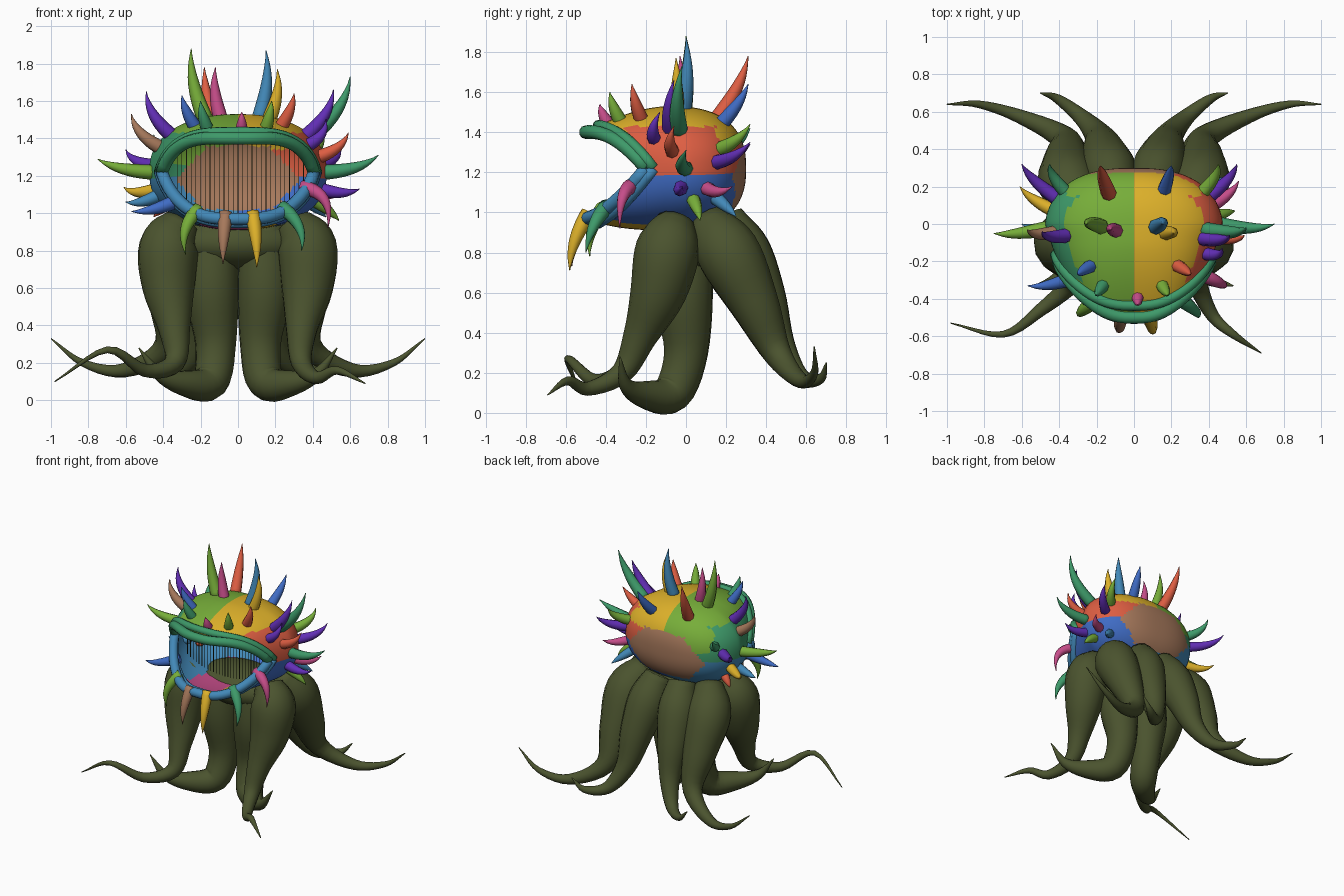
import bpy, bmesh
from math import sin, cos, pi, sqrt
from mathutils import Vector
from mathutils.bvhtree import BVHTree

cube = bpy.data.objects.get("Cube")
if cube:
    bpy.data.objects.remove(cube, do_unlink=True)

# Colours, given as display values and turned linear
PALETTE = {
    "green": (118, 172, 60), "yellow": (220, 175, 46), "red": (220, 94, 68),
    "teal": (64, 152, 105), "blue": (66, 108, 196), "steel_blue": (68, 135, 182),
    "brown": (165, 120, 92), "pink": (196, 78, 136), "purple": (98, 50, 180),
    "olive": (76, 84, 50),
}
materials = {}
for name, rgb in PALETTE.items():
    colour = tuple((c / 255) ** 2.2 for c in rgb) + (1,)
    mat = bpy.data.materials.new(name)
    mat.use_nodes = True
    mat.diffuse_color = colour
    bsdf = mat.node_tree.nodes["Principled BSDF"]
    bsdf.inputs["Base Color"].default_value = colour
    bsdf.inputs["Roughness"].default_value = 0.8
    materials[name] = mat


def finish(name, bm, colours):
    """Turn a bmesh into a smooth shaded object."""
    for face in bm.faces:
        face.smooth = True
    mesh = bpy.data.meshes.new(name)
    bm.to_mesh(mesh)
    bm.free()
    obj = bpy.data.objects.new(name, mesh)
    bpy.context.collection.objects.link(obj)
    for colour in colours:
        mesh.materials.append(materials[colour])
    return obj


def smooth_path(points, steps):
    """Catmull-Rom curve through points of (x, y, z, radius)."""
    pts = [Vector(p) for p in points]
    pts = [2 * pts[0] - pts[1]] + pts + [2 * pts[-1] - pts[-2]]
    path = []
    for a, b, c, d in zip(pts, pts[1:], pts[2:], pts[3:]):
        for i in range(steps):
            t = i / steps
            path.append(0.5 * (2 * b + (c - a) * t + (2 * a - 5 * b + 4 * c - d) * t ** 2
                               + (3 * b - a - 3 * c + d) * t ** 3))
    return path + [pts[-2]]


def add_tube(bm, path, sides):
    """Sweep a round section along points of (x, y, z, radius)."""
    rings, normal = [], None
    for i, p in enumerate(path):
        ahead = path[min(i + 1, len(path) - 1)].to_3d()
        tangent = (ahead - path[max(i - 1, 0)].to_3d()).normalized()
        if normal is None:
            normal = tangent.orthogonal()
        normal = (normal - tangent * normal.dot(tangent)).normalized()
        side = tangent.cross(normal)
        radius = max(p.w, 0.002)
        rings.append([bm.verts.new(p.to_3d() + radius * (normal * cos(2 * pi * k / sides)
                                                         + side * sin(2 * pi * k / sides)))
                      for k in range(sides)])
    for a, b in zip(rings, rings[1:]):
        for k in range(sides):
            n = (k + 1) % sides
            bm.faces.new((a[k], a[n], b[n], b[k]))
    bm.faces.new(rings[0][::-1])
    bm.faces.new(rings[-1])


def tube(name, path, sides, colour):
    bm = bmesh.new()
    add_tube(bm, path, sides)
    return finish(name, bm, [colour])


# Head: a rounded shell, open at the front in a wide gape
def signed_power(v, e):
    return abs(v) ** e * (1 if v >= 0 else -1)


def head_point(phi, s):
    back, middle = 0.3, -0.08
    rim = -0.2 - 0.3 * abs(sin(phi)) ** 0.9
    y = back + (rim - back) * (1 - cos(s * pi / 2))
    k = abs(y - middle) / (back - middle if y > middle else 0.6)
    f = max(0, 1 - k ** 2.5) ** 0.4
    forward = max(0, (-y - 0.1) / 0.4)
    square = 0.87 - 0.17 * forward
    width = 0.48 - 0.35 * max(0, -y)
    height = 0.31 * (1 - 0.28 * forward ** 1.5) if sin(phi) > 0 else 0.31
    return Vector((width * f * signed_power(cos(phi), square), y,
                   1.22 + height * f * signed_power(sin(phi), square)))


HEAD = ["green", "yellow", "red", "teal", "blue", "steel_blue", "brown", "pink"]


def head_colour(c):
    right = c.x > 0
    if c.y > 0.15 and 1.02 < c.z < 1.36 and abs(c.x) < 0.33 - 0.9 * abs(c.z - 1.18):
        return "brown"
    top = c.z > 1.43 or (c.y < -0.3 and c.z > 1.2)
    nape = c.y > 0.15 and abs(c.x) < 0.36 and c.z > (1.34 if right else 1.26)
    if top or nape:
        return "yellow" if right else "green"
    if c.z < 0.96 and abs(c.x) < 0.2:
        return "yellow" if c.x > 0.05 else "pink"
    if c.z > 1.2:
        return "red" if right else "teal"
    return "blue" if right else "steel_blue"


AROUND, RINGS = 80, 44
bm = bmesh.new()
pole = bm.verts.new(head_point(0, 0))
rings = [[bm.verts.new(head_point(2 * pi * k / AROUND, j / RINGS)) for k in range(AROUND)]
         for j in range(1, RINGS + 1)]
for k in range(AROUND):
    n = (k + 1) % AROUND
    bm.faces.new((pole, rings[0][n], rings[0][k]))
    for a, b in zip(rings, rings[1:]):
        bm.faces.new((a[k], a[n], b[n], b[k]))
bmesh.ops.recalc_face_normals(bm, faces=bm.faces)
for face in bm.faces:
    face.material_index = HEAD.index(head_colour(face.calc_center_median()))
bm.normal_update()
head_surface = BVHTree.FromBMesh(bm)
finish("head", bm, HEAD)

# Lips: two parallel rolls along each half of the rim
for name, start, colour in (("upper_lip", 0, "teal"), ("lower_lip", pi, "steel_blue")):
    for part, s, radius in (("inner", 1, 0.034), ("outer", 0.95, 0.028)):
        path = [head_point(start + pi * i / 32, s).to_4d() for i in range(33)]
        for p in path:
            p.w = radius
        tube(f"{name}_{part}", path, 10, colour)

# Spikes: tips by colour; each is rooted in the head and bends outward
SPIKES = {
    "green": [(-.25, 0, 1.88), (.18, -.38, 1.6), (.45, .32, 1.44), (.54, .07, .96),
              (-.28, -.48, .78), (-.75, -.05, 1.29)],
    "pink": [(-.12, -.03, 1.78), (.02, -.43, 1.54), (.56, .23, 1.13), (.48, -.33, .92)],
    "steel_blue": [(.15, 0, 1.87), (.47, .25, .98), (-.6, 0, 1.06)],
    "yellow": [(.21, -.05, 1.77), (.1, -.58, .71), (-.61, .2, 1.14)],
    "red": [(-.18, .31, 1.78), (.3, -.27, 1.64), (.59, -.06, 1.43), (-.45, .1, .98)],
    "blue": [(.2, .31, 1.64), (-.3, -.27, 1.63), (-.57, -.33, 1.01)],
    "teal": [(-.2, -.38, 1.6), (.6, -.02, 1.73), (.75, 0, 1.31), (.34, -.5, .8),
             (-.45, .32, 1.42)],
    "purple": [(.51, -.06, 1.66), (.47, -.13, 1.5), (.55, .32, 1.35), (.65, -.02, 1.13),
               (-.49, -.04, 1.65), (-.6, .32, 1.34)],
    "brown": [(-.57, -.03, 1.53), (-.08, -.57, .73)],
}
for colour, tips in SPIKES.items():
    bm = bmesh.new()
    for tip in map(Vector, tips):
        aim = tip.copy()
        if tip.z < 1 and tip.y < -0.25:
            aim.z += 0.2
        elif tip.z > 1 and abs(tip.x) > 0.4:
            aim -= Vector((0, 0.06, 0.08))
        root, normal, _, _ = head_surface.find_nearest(aim)
        if normal.dot(aim - root) < 0:
            normal = -normal
        length = (tip - root).length
        outward = Vector((tip.x, tip.y + 0.1, 0)).normalized()
        bend = root + (normal * 0.5 + outward * 0.15) * length
        root = root - normal * 0.03
        width = 0.03 + 0.035 * min(length, 0.4)
        path = []
        for i in range(11):
            t = i / 10
            p = (root * (1 - t) ** 2 + bend * 2 * t * (1 - t) + tip * t * t).to_4d()
            p.w = width * (1 - t ** 1.8)
            path.append(p)
        add_tube(bm, path, 8)
    finish(f"{colour}_spikes", bm, [colour])

# Mantle: joins the limbs and rises through the throat floor
bm = bmesh.new()
bmesh.ops.create_uvsphere(bm, u_segments=32, v_segments=16, radius=1)
bmesh.ops.scale(bm, vec=(0.36, 0.23, 0.15), verts=bm.verts)
bmesh.ops.translate(bm, vec=(0, 0.05, 0.84), verts=bm.verts)
finish("mantle", bm, ["olive"])

# Tentacles: left side paths of (x, y, z, radius), mirrored to the right
TENTACLES = {
    "middle": [(.13, -.01, .93, .12), (.14, -.01, .6, .145), (.12, .0, .3, .11),
               (.15, -.07, .1, .098), (.28, -.2, .09, .07), (.42, -.3, .14, .035),
               (.53, -.33, .28, .003)],
    "front": [(.3, -.05, .95, .1), (.37, -.09, .82, .16), (.37, -.14, .6, .14),
              (.34, -.23, .38, .085), (.34, -.32, .2, .055)],
    "back_outer": [(.27, .1, .96, .1), (.35, .21, .8, .16), (.36, .34, .55, .125),
                   (.38, .46, .29, .07), (.61, .575, .16, .038), (.83, .64, .2, .02),
                   (1, .64, .33, .003)],
    "back_inner": [(.1, .19, .97, .1), (.13, .28, .8, .145), (.16, .38, .58, .12),
                   (.19, .47, .34, .075), (.28, .57, .18, .045), (.41, .67, .17, .025),
                   (.5, .7, .25, .003)],
}
FRONT_ENDS = {
    "left": [(.42, -.49, .12, .035), (.53, -.59, .16, .022), (.68, -.69, .09, .003)],
    "right": [(.5, -.46, .16, .035), (.7, -.59, .27, .018), (.98, -.53, .1, .003)],
}
for name, points in TENTACLES.items():
    for side, sign in (("left", 1), ("right", -1)):
        full = points + (FRONT_ENDS[side] if name == "front" else [])
        mirrored = [(sign * x, y, z, r) for x, y, z, r in full]
        tube(f"{name}_tentacle_{side}", smooth_path(mirrored, 5), 14, "olive")

# Mouth strands: a row of fine upright hairs
bm = bmesh.new()
for i in range(-13, 15):
    x = i * 0.025
    half = 0.25 * sqrt(1 - (x / 0.43) ** 2)
    add_tube(bm, [Vector((x, -0.16, 1.22 + e * half, 0.0025)) for e in (-1, 1)], 4)
finish("mouth_strands", bm, ["olive"])
